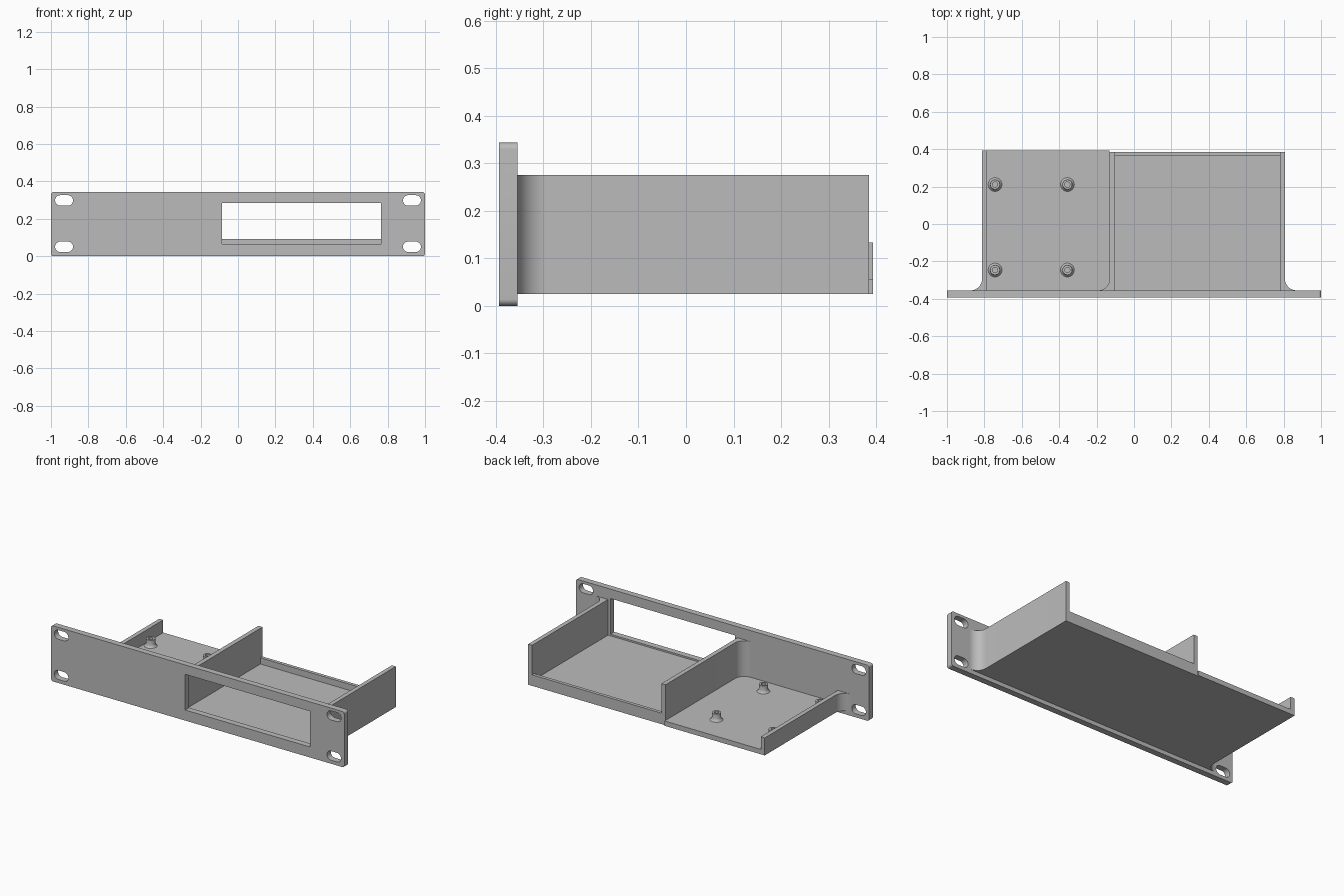
import bpy, bmesh
from math import sin, cos, pi
from mathutils import Matrix

cube = bpy.data.objects.get("Cube")
if cube:
    bpy.data.objects.remove(cube, do_unlink=True)

grey = bpy.data.materials.new("plain grey")
grey.use_nodes = True
grey.diffuse_color = (0.5, 0.5, 0.5, 1)
grey.node_tree.nodes["Principled BSDF"].inputs["Base Color"].default_value = (0.5, 0.5, 0.5, 1)

FRONT, BACK = -0.393, -0.355      # panel faces
INSIDE = -0.37                    # where tray parts sink into the panel
BASE, FLOOR, TOP = 0.025, 0.055, 0.275
FILLET = 0.062


def finish(name, mesh):
    bm = bmesh.new()
    bm.from_mesh(mesh)
    bmesh.ops.remove_doubles(bm, verts=bm.verts, dist=1e-5)
    bmesh.ops.recalc_face_normals(bm, faces=bm.faces)
    bm.to_mesh(mesh)
    bm.free()
    mesh.materials.clear()
    mesh.materials.append(grey)
    ob = bpy.data.objects.new(name, mesh)
    bpy.context.collection.objects.link(ob)
    bpy.ops.object.select_all(action='DESELECT')
    ob.select_set(True)
    bpy.context.view_layer.objects.active = ob
    bpy.ops.object.shade_smooth_by_angle(angle=pi / 6)
    return ob


def prism(name, loops, lo, hi, upright=False):
    """Extrude an outline with holes, along z or (upright) along y."""
    cu = bpy.data.curves.new(name, 'CURVE')
    cu.dimensions = '2D'
    cu.fill_mode = 'BOTH'
    cu.extrude = (hi - lo) / 2
    for loop in loops:
        sp = cu.splines.new('POLY')
        sp.points.add(len(loop) - 1)
        for p, (a, b) in zip(sp.points, loop):
            p.co = (a, b, 0, 1)
        sp.use_cyclic_u = True
    tmp = bpy.data.objects.new(name + "_outline", cu)
    mesh = bpy.data.meshes.new_from_object(tmp)
    bpy.data.objects.remove(tmp)
    bpy.data.curves.remove(cu)
    mid = (lo + hi) / 2
    if upright:
        mesh.transform(Matrix.Translation((0, mid, 0)) @ Matrix.Rotation(pi / 2, 4, 'X'))
    else:
        mesh.transform(Matrix.Translation((0, 0, mid)))
    return finish(name, mesh)


def rect(x0, x1, y0, y1, r=0.0, n=8):
    """Rectangle, with rounded corners when r is given."""
    if not r:
        return [(x0, y0), (x1, y0), (x1, y1), (x0, y1)]
    centres = [(x1 - r, y1 - r), (x0 + r, y1 - r), (x0 + r, y0 + r), (x1 - r, y0 + r)]
    return [(cx + r * cos((q + i / n) * pi / 2), cy + r * sin((q + i / n) * pi / 2))
            for q, (cx, cy) in enumerate(centres) for i in range(n + 1)]


def wall(name, inner, outer, rear, lo, hi):
    """Wall whose outer side flares into the panel with a fillet."""
    s = 1 if outer > inner else -1
    arc = [(outer + s * FILLET * (1 - cos(i * pi / 24)), BACK + FILLET * (1 - sin(i * pi / 24)))
           for i in range(13)]
    prism(name, [[(inner, INSIDE), (inner, rear), (outer, rear)] + arc
                 + [(outer + s * FILLET, INSIDE)]], lo, hi)


# Front panel with display window and mounting slots
slots = [rect(x - 0.048, x + 0.048, z - 0.028, z + 0.028, 0.0279)
         for x in (-0.93, 0.93) for z in (0.05, 0.298)]
prism("front_panel", [rect(-1, 1, 0, 0.343, 0.014), rect(-0.085, 0.765, 0.065, 0.285)] + slots,
      FRONT, BACK, upright=True)

# Tray floor, slightly longer under the open bay
prism("tray_floor", [[(-0.785, INSIDE), (0.78, INSIDE), (0.78, 0.385),
                      (-0.13, 0.385), (-0.13, 0.393), (-0.785, 0.393)]], BASE, FLOOR)

# Walls and rear lip
wall("tall_side_wall", 0.78, 0.807, 0.385, BASE, TOP)
wall("middle_wall", -0.102, -0.13, 0.385, FLOOR, TOP)
wall("low_side_wall", -0.785, -0.812, 0.393, BASE, 0.133)
prism("rear_lip", [rect(-0.102, 0.78, 0.364, 0.385)], FLOOR, 0.093)

# Hollow standoffs with a flared foot
PROFILE = [(0.037, 0), (0.030, 0.006), (0.026, 0.016), (0.026, 0.045), (0.014, 0.045), (0.014, 0)]


def standoff(x, y, n=24):
    bm = bmesh.new()
    rings = [[bm.verts.new((x + r * cos(2 * pi * i / n), y + r * sin(2 * pi * i / n), FLOOR + h))
              for i in range(n)] for r, h in PROFILE]
    for a, b in zip(rings, rings[1:] + rings[:1]):
        for i in range(n):
            j = (i + 1) % n
            bm.faces.new((a[i], a[j], b[j], b[i]))
    mesh = bpy.data.meshes.new("standoff")
    bm.to_mesh(mesh)
    bm.free()
    finish("standoff", mesh)


for x in (-0.743, -0.356):
    for y in (-0.246, 0.211):
        standoff(x, y)
